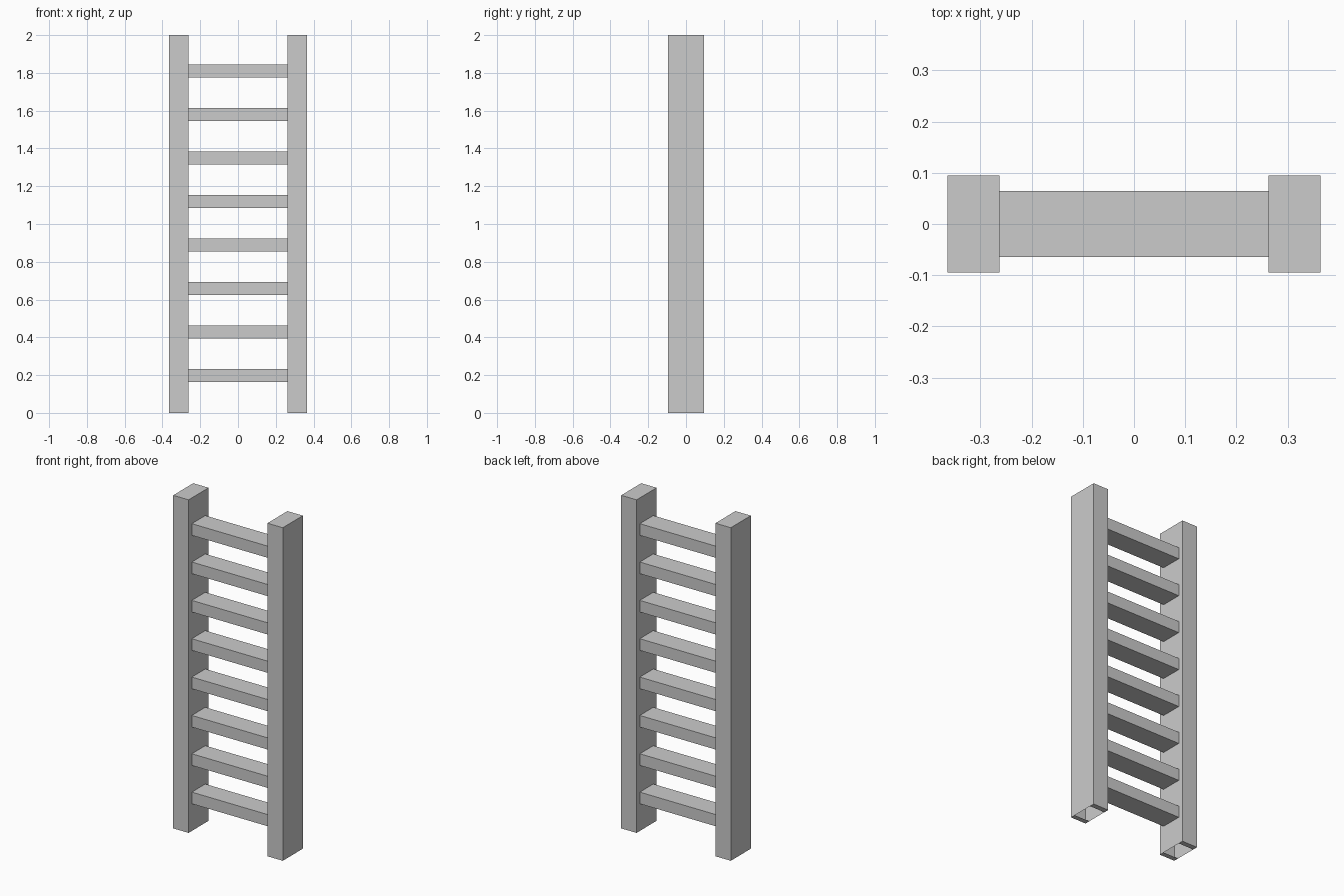
import bpy, bmesh

if "Cube" in bpy.data.objects:
    bpy.data.objects.remove(bpy.data.objects["Cube"])

RAIL_IN, RAIL_OUT, RAIL_Y, HEIGHT = 0.262, 0.364, 0.095, 2.0
RUNG_Y, RUNG_H = 0.064, 0.07
FIRST_Z, STEP, COUNT = 0.198, 0.2303, 8


def make_object(name, bm):
    mesh = bpy.data.meshes.new(name)
    bm.to_mesh(mesh)
    bm.free()
    obj = bpy.data.objects.new(name, mesh)
    bpy.context.collection.objects.link(obj)
    return obj


def box(lo, hi):
    bm = bmesh.new()
    bmesh.ops.create_cube(bm, size=1)
    for v in bm.verts:
        v.co = [(a + b) / 2 + c * (b - a) for a, b, c in zip(lo, hi, v.co)]
    return bm


# Hollow side rails: the underside is open between two end strips
for side, name in ((-1, "left_rail"), (1, "right_rail")):
    x0, x1 = sorted((side * RAIL_IN, side * RAIL_OUT))
    bm = box((x0, -RAIL_Y, 0), (x1, RAIL_Y, HEIGHT))
    for y in (-RUNG_Y, RUNG_Y):
        bmesh.ops.bisect_plane(bm, geom=bm.verts[:] + bm.edges[:] + bm.faces[:],
                               plane_co=(0, y, 0), plane_no=(0, 1, 0))
    opening = [f for f in bm.faces
               if f.calc_center_median().z < 0.001
               and abs(f.calc_center_median().y) < 0.01]
    bmesh.ops.delete(bm, geom=opening, context='FACES_ONLY')
    make_object(name, bm)

# Evenly spaced rungs between the rails
for i in range(COUNT):
    z = FIRST_Z + i * STEP
    make_object(f"rung_{i + 1}", box((-RAIL_IN, -RUNG_Y, z - RUNG_H / 2),
                                     (RAIL_IN, RUNG_Y, z + RUNG_H / 2)))
